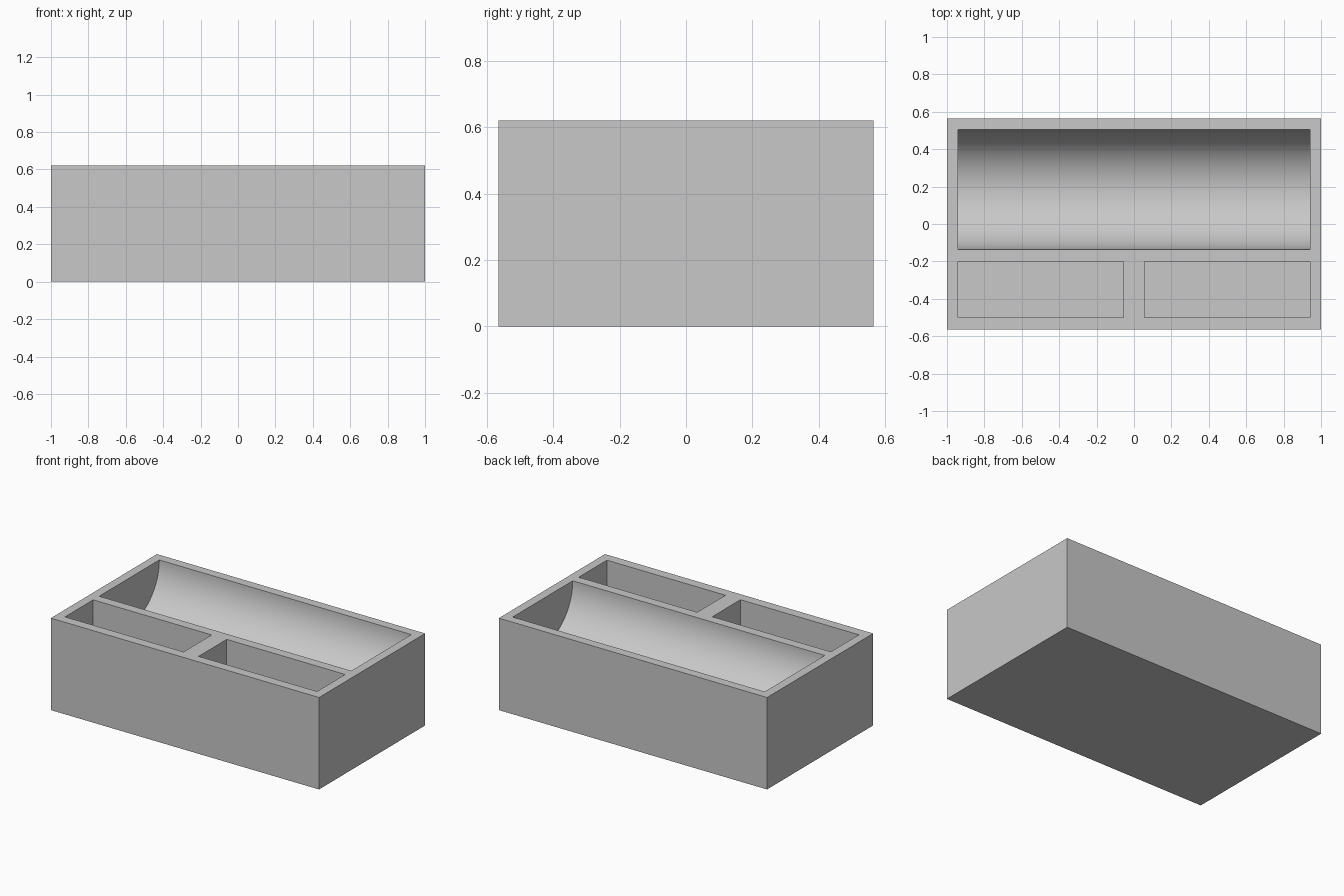
import bpy, bmesh, math

old = bpy.data.objects.get("Cube")
if old:
    bpy.data.objects.remove(old, do_unlink=True)

HALF_Y, HEIGHT = 0.565, 0.62
WALL = 0.06
END = 1.0 - WALL          # inner end of all recesses
ABOVE = HEIGHT + 0.1      # cutters reach past the rim

grey = bpy.data.materials.new("plain grey")
grey.use_nodes = True
colour = (0.58, 0.58, 0.58, 1)
grey.diffuse_color = colour
grey.node_tree.nodes["Principled BSDF"].inputs["Base Color"].default_value = colour


def prism(name, profile, x0, x1):
    """Extrude a (y, z) profile along x."""
    bm = bmesh.new()
    face = bm.faces.new([bm.verts.new((x0, y, z)) for y, z in profile])
    out = bmesh.ops.extrude_face_region(bm, geom=[face])
    moved = [v for v in out["geom"] if isinstance(v, bmesh.types.BMVert)]
    bmesh.ops.translate(bm, verts=moved, vec=(x1 - x0, 0, 0))
    bmesh.ops.recalc_face_normals(bm, faces=bm.faces)
    mesh = bpy.data.meshes.new(name)
    bm.to_mesh(mesh)
    bm.free()
    mesh.materials.append(grey)
    obj = bpy.data.objects.new(name, mesh)
    bpy.context.collection.objects.link(obj)
    return obj


def rectangle(y0, y1, z0, z1):
    return [(y0, z0), (y1, z0), (y1, z1), (y0, z1)]


# Solid block
tray = prism("tray", rectangle(-HALF_Y, HALF_Y, 0, HEIGHT), -1, 1)

# Half-round trough along the back
radius, centre, steps = 0.32, 0.184, 64
arc = [(centre - radius * math.cos(math.pi * i / steps),
        HEIGHT - radius * math.sin(math.pi * i / steps)) for i in range(steps + 1)]
trough = [(centre - radius, ABOVE)] + arc + [(centre + radius, ABOVE)]
cutters = [prism("trough_cutter", trough, -END, END)]

# Two rectangular pockets along the front
pocket = rectangle(-0.5, -0.2, WALL, ABOVE)
for side, x0, x1 in (("right", -END, -0.056), ("left", 0.056, END)):
    cutters.append(prism(side + "_pocket_cutter", pocket, x0, x1))

for cutter in cutters:
    cutter.hide_render = True
    mod = tray.modifiers.new(cutter.name, "BOOLEAN")
    mod.operation = "DIFFERENCE"
    mod.solver = "EXACT"
    mod.object = cutter

# Bake the cuts, then drop the cutters
bpy.context.view_layer.update()
graph = bpy.context.evaluated_depsgraph_get()
carved = bpy.data.meshes.new_from_object(tray.evaluated_get(graph))
tray.modifiers.clear()
tray.data = carved
for cutter in cutters:
    bpy.data.objects.remove(cutter, do_unlink=True)

# Smooth trough, sharp edges elsewhere
bpy.ops.object.select_all(action="DESELECT")
tray.select_set(True)
bpy.context.view_layer.objects.active = tray
bpy.ops.object.shade_smooth_by_angle(angle=math.radians(30))
